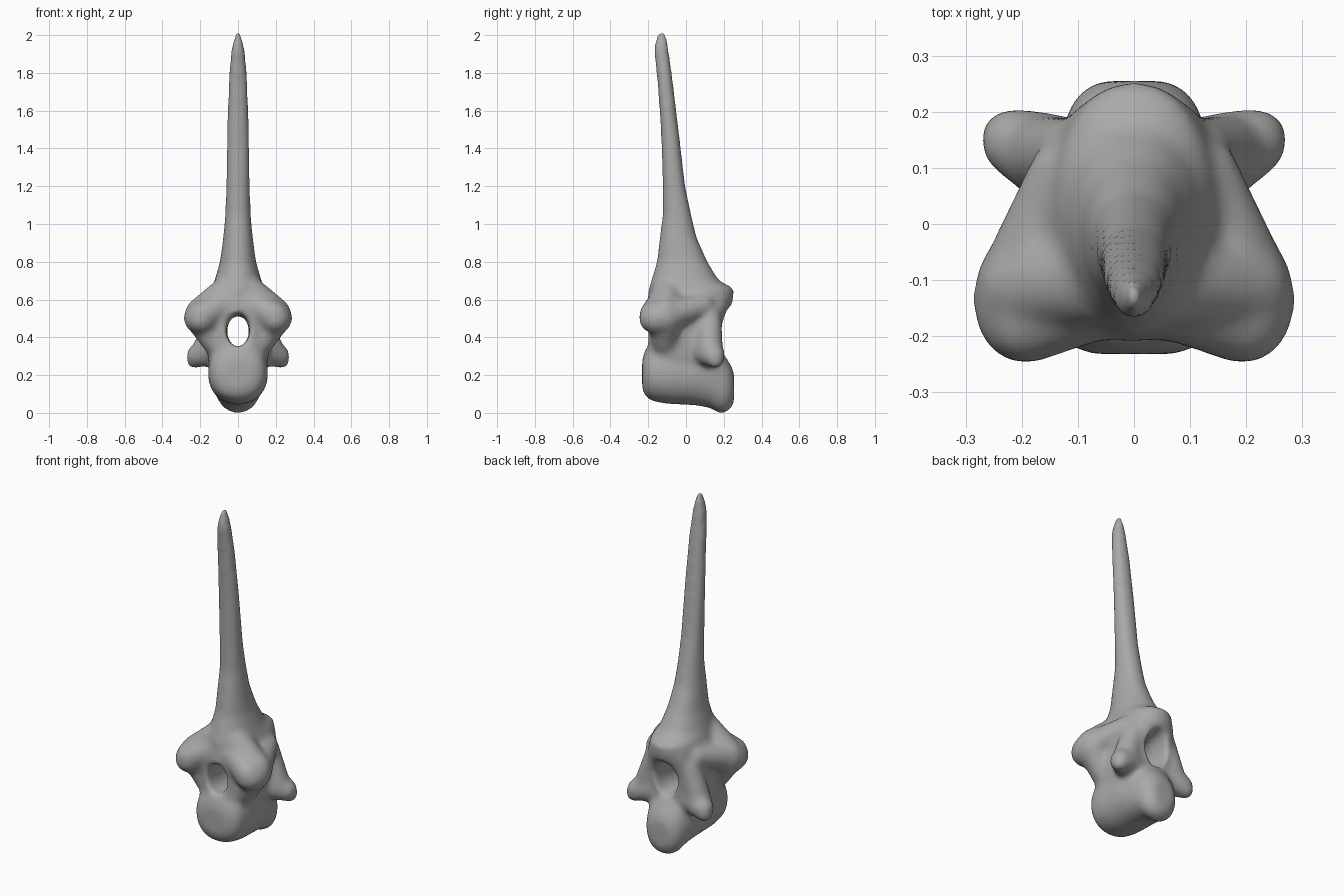
import bpy, bmesh, math
from mathutils import Vector, Matrix

cube = bpy.data.objects.get("Cube")
if cube:
    bpy.data.objects.remove(cube)

bone = bpy.data.materials.new("bone grey")
bone.use_nodes = True
GREY = (0.4, 0.4, 0.4, 1)
bone.diffuse_color = GREY
bone.node_tree.nodes["Principled BSDF"].inputs["Base Color"].default_value = GREY


def loft(bm, sections, axis, power=1.0, sides=24):
    """Skin rounded rings; each section is (position, low, high, half width)."""
    rings = []
    for pos, low, high, half in sections:
        ring = []
        for i in range(sides):
            a = 2 * math.pi * i / sides
            c, s = math.cos(a), math.sin(a)
            x = half * math.copysign(abs(c) ** power, c)
            v = (low + high) / 2 + (high - low) / 2 * math.copysign(abs(s) ** power, s)
            ring.append(bm.verts.new((x, v, pos) if axis == "z" else (x, pos, v)))
        rings.append(ring)
    faces = [bm.faces.new((r[i], r[(i + 1) % sides], q[(i + 1) % sides], q[i]))
             for r, q in zip(rings, rings[1:]) for i in range(sides)]
    faces += [bm.faces.new(rings[0][::-1]), bm.faces.new(rings[-1])]
    bmesh.ops.recalc_face_normals(bm, faces=faces)


def blob(bm, centre, radii, tilt=0.0, yaw=0.0):
    """Tilted ellipsoid on both sides."""
    for side in (1, -1):
        m = (Matrix.Translation((side * centre[0], centre[1], centre[2]))
             @ Matrix.Rotation(side * yaw, 4, "Z") @ Matrix.Rotation(tilt, 4, "X")
             @ Matrix.Diagonal((*radii, 1)))
        bmesh.ops.create_uvsphere(bm, u_segments=20, v_segments=12, radius=1, matrix=m)


def limb(bm, start, end, r0, r1, steps=7):
    """Tapered rounded limb made of overlapping balls, on both sides."""
    for i in range(steps):
        t = i / (steps - 1)
        r = r0 + (r1 - r0) * t
        blob(bm, Vector(start).lerp(Vector(end), t), (r, r, r))


def make_object(name, bm):
    mesh = bpy.data.meshes.new(name)
    bm.to_mesh(mesh)
    bm.free()
    mesh.materials.append(bone)
    ob = bpy.data.objects.new(name, mesh)
    bpy.context.collection.objects.link(ob)
    return ob


bm = bmesh.new()
# Rounded body, lofted front to back
loft(bm, [(-0.232, 0.13, 0.28, 0.075), (-0.215, 0.085, 0.34, 0.122), (-0.18, 0.062, 0.37, 0.15),
          (-0.1, 0.047, 0.38, 0.16), (0.05, 0.04, 0.38, 0.155), (0.13, 0.025, 0.37, 0.14),
          (0.18, -0.005, 0.34, 0.125), (0.215, 0.003, 0.29, 0.112),
          (0.24, 0.025, 0.25, 0.09), (0.255, 0.06, 0.21, 0.06)], "y", 0.9)
# Squarish arch walls around the canal
loft(bm, [(0.2, -0.2, 0.17, 0.14), (0.3, -0.207, 0.185, 0.162), (0.4, -0.207, 0.195, 0.172),
          (0.48, -0.212, 0.205, 0.172), (0.55, -0.21, 0.225, 0.16),
          (0.6, -0.205, 0.24, 0.14)], "z", 0.65)
# Tall spine with a rear ledge
loft(bm, [(0.55, -0.205, 0.235, 0.17), (0.6, -0.203, 0.252, 0.16), (0.66, -0.198, 0.255, 0.14),
          (0.7, -0.185, 0.175, 0.125), (0.8, -0.155, 0.115, 0.096), (0.93, -0.14, 0.057, 0.079),
          (1.05, -0.124, 0.029, 0.068), (1.2, -0.124, -0.003, 0.064),
          (1.5, -0.134, -0.038, 0.059), (1.75, -0.152, -0.068, 0.052),
          (1.92, -0.171, -0.09, 0.038), (1.98, -0.164, -0.097, 0.022),
          (2.02, -0.15, -0.11, 0.01)], "z", 0.95)
# Front wings, with webs running back and up to the spine
blob(bm, (0.19, -0.125, 0.505), (0.098, 0.127, 0.092), 0.15, 0.15)
limb(bm, (0.2, -0.12, 0.51), (0.13, 0.09, 0.57), 0.087, 0.06, 9)
limb(bm, (0.06, -0.1, 0.64), (0.2, -0.11, 0.53), 0.085, 0.08)
limb(bm, (0.06, -0.13, 0.585), (0.19, -0.17, 0.515), 0.075, 0.08)
limb(bm, (0.12, -0.11, 0.38), (0.19, -0.11, 0.5), 0.075, 0.09)
# Rear side processes with a ridge from the arch
limb(bm, (0.11, 0.125, 0.52), (0.165, 0.125, 0.35), 0.065, 0.072)
limb(bm, (0.13, 0.11, 0.33), (0.21, 0.145, 0.305), 0.085, 0.064)
limb(bm, (0.2, 0.14, 0.31), (0.228, 0.155, 0.282), 0.06, 0.048)
vertebra = make_object("vertebra", bm)

# Canal through the arch, flaring towards the back
bm = bmesh.new()
loft(bm, [(-0.3, 0.355, 0.54, 0.07), (-0.2, 0.352, 0.53, 0.064), (-0.1, 0.35, 0.515, 0.058),
          (0.08, 0.35, 0.515, 0.058), (0.17, 0.335, 0.54, 0.07), (0.3, 0.31, 0.58, 0.09)], "y")
canal = make_object("canal_cutter", bm)
canal.hide_render = True

# Fuse the parts, cut the canal, then soften all the joins
fuse = vertebra.modifiers.new("Fuse", "REMESH")
fuse.mode, fuse.voxel_size = "VOXEL", 0.011
cut = vertebra.modifiers.new("Canal", "BOOLEAN")
cut.operation, cut.object, cut.solver = "DIFFERENCE", canal, "EXACT"
even = vertebra.modifiers.new("Even", "REMESH")
even.mode, even.voxel_size = "VOXEL", 0.011
soft = vertebra.modifiers.new("Soften", "SMOOTH")
soft.factor, soft.iterations = 0.5, 24

bpy.ops.object.select_all(action="DESELECT")
bpy.context.view_layer.objects.active = vertebra
vertebra.select_set(True)
for name in [m.name for m in vertebra.modifiers]:
    bpy.ops.object.modifier_apply(modifier=name)
bpy.data.objects.remove(canal)
vertebra.data.materials.clear()
vertebra.data.materials.append(bone)
bpy.ops.object.shade_smooth()
